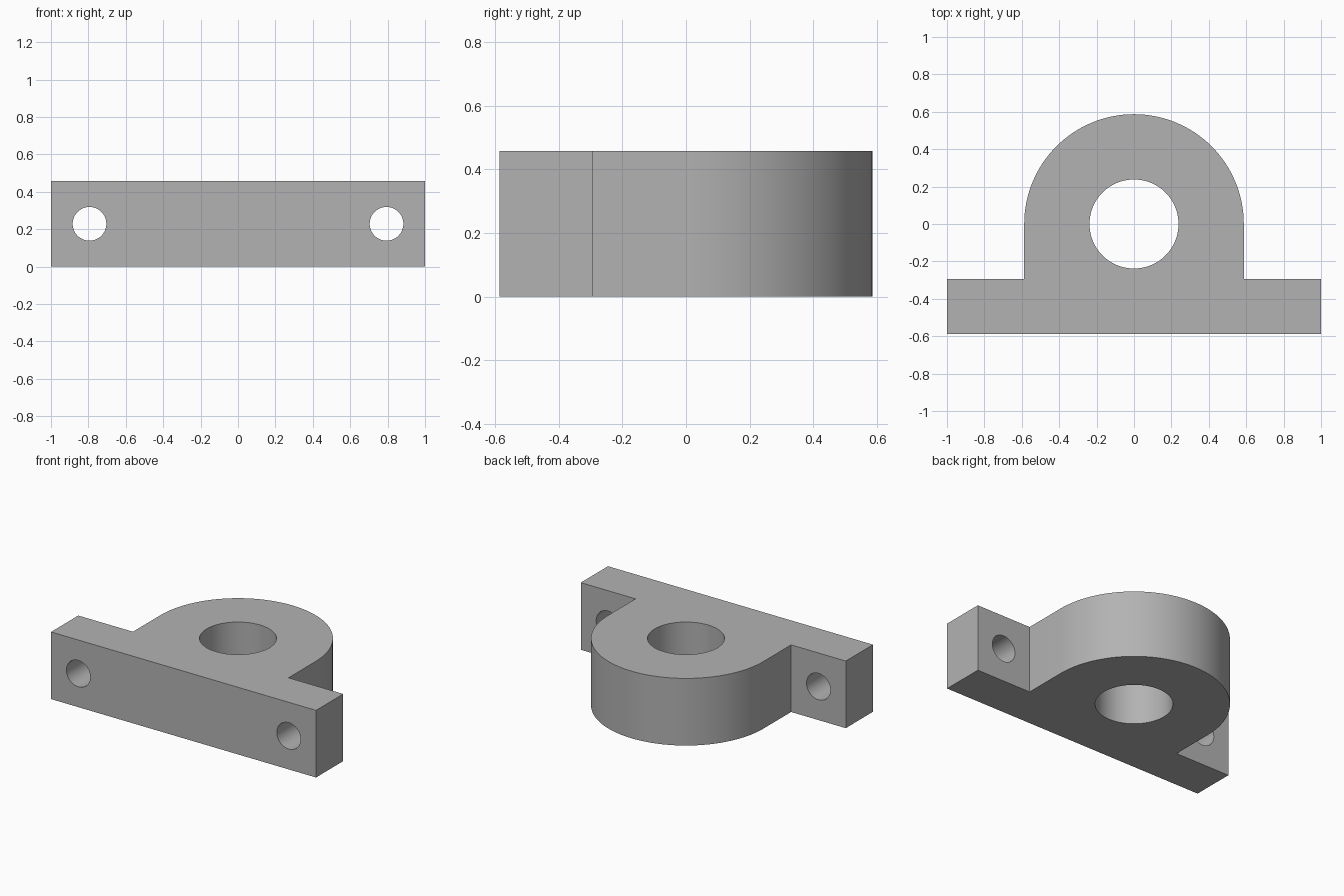
import bpy, bmesh
from math import pi, sin, cos, radians

cube = bpy.data.objects.get("Cube")
if cube:
    bpy.data.objects.remove(cube, do_unlink=True)

HEIGHT = 0.458
RADIUS = 0.587       # rounded housing, also the distance to the mounting face
FLANGE_BACK = -0.294
BORE_RADIUS = 0.238
BOLT_RADIUS = 0.09
BOLT_X = 0.794

grey = bpy.data.materials.new("plain grey")
grey.use_nodes = True
colour = (0.45, 0.45, 0.45, 1)
grey.diffuse_color = colour
grey.node_tree.nodes["Principled BSDF"].inputs["Base Color"].default_value = colour

# Housing and flange: one outline extruded upwards
arc = [(RADIUS * cos(pi * i / 64), RADIUS * sin(pi * i / 64)) for i in range(65)]
outline = [(-RADIUS, FLANGE_BACK), (-1, FLANGE_BACK), (-1, -RADIUS),
           (1, -RADIUS), (1, FLANGE_BACK), (RADIUS, FLANGE_BACK)] + arc
bm = bmesh.new()
base = bm.faces.new([bm.verts.new((x, y, 0)) for x, y in outline])
top = bmesh.ops.extrude_face_region(bm, geom=[base])["geom"]
bmesh.ops.translate(bm, vec=(0, 0, HEIGHT),
                    verts=[v for v in top if isinstance(v, bmesh.types.BMVert)])
bmesh.ops.recalc_face_normals(bm, faces=bm.faces)
mesh = bpy.data.meshes.new("bearing_block")
bm.to_mesh(mesh)
bm.free()
mesh.materials.append(grey)
block = bpy.data.objects.new("bearing_block", mesh)
bpy.context.collection.objects.link(block)


def drill(name, radius, location, tilt=0):
    """Cut a round through hole into the block."""
    bpy.ops.mesh.primitive_cylinder_add(vertices=64, radius=radius, depth=1,
                                        location=location, rotation=(tilt, 0, 0))
    cutter = bpy.context.object
    cutter.name = name
    cutter.hide_render = True
    cutter.data.materials.append(grey)
    bpy.context.view_layer.objects.active = block
    mod = block.modifiers.new(name, "BOOLEAN")
    mod.operation = "DIFFERENCE"
    mod.solver = "EXACT"
    mod.object = cutter
    bpy.ops.object.modifier_apply(modifier=name)
    bpy.data.objects.remove(cutter, do_unlink=True)


# Central bore and the two bolt holes through the flange
drill("shaft_bore", BORE_RADIUS, (0, 0, HEIGHT / 2))
for side, name in ((1, "left_bolt_hole"), (-1, "right_bolt_hole")):
    drill(name, BOLT_RADIUS, (side * BOLT_X, -0.44, HEIGHT / 2), pi / 2)

# Smooth curved walls, sharp edges
bpy.ops.object.select_all(action="DESELECT")
block.select_set(True)
bpy.context.view_layer.objects.active = block
bpy.ops.object.shade_smooth_by_angle(angle=radians(30))
